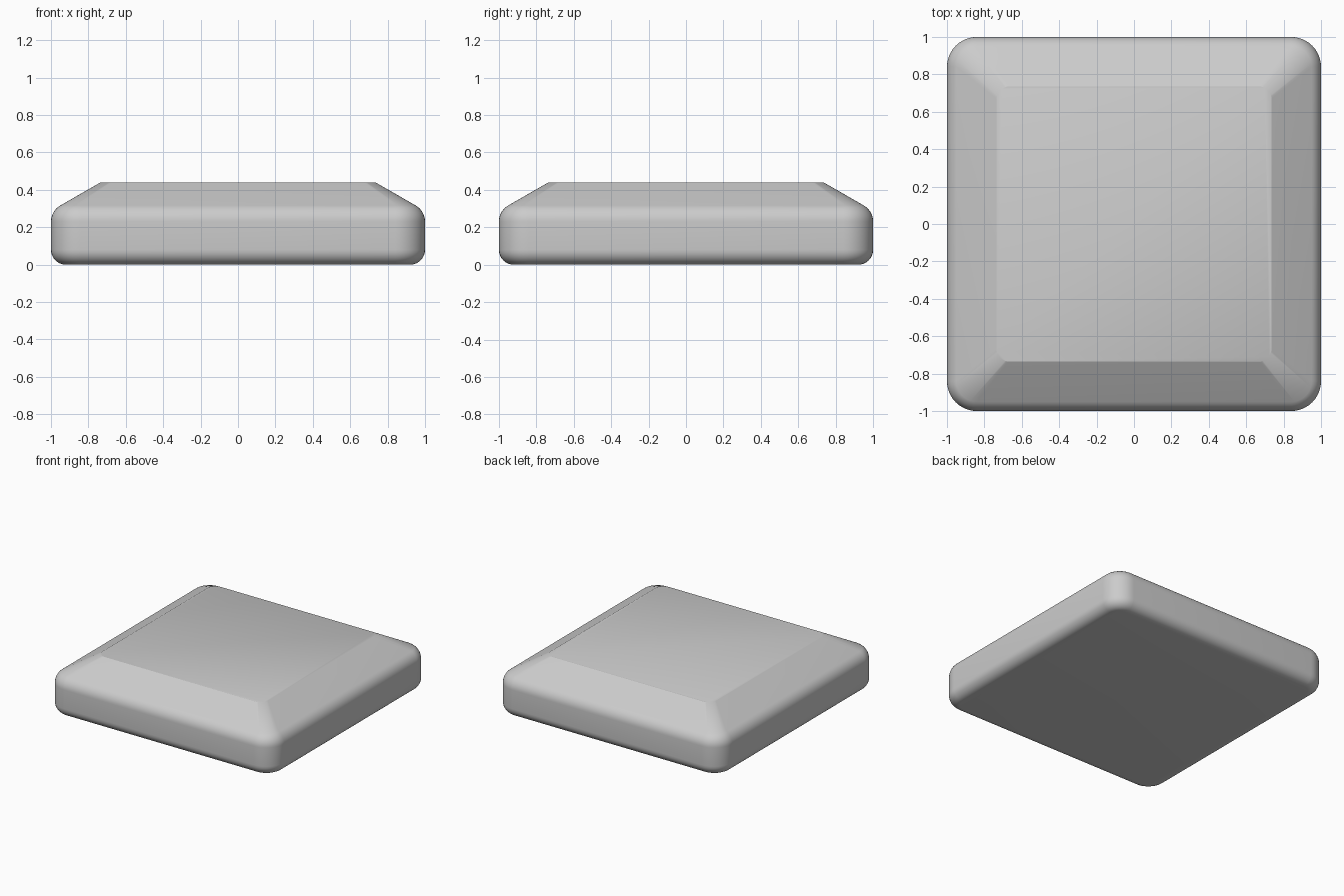
import bpy, bmesh
from math import sin, cos, pi, radians

if "Cube" in bpy.data.objects:
    bpy.data.objects.remove(bpy.data.objects["Cube"])

CORNER_STEPS = 10


def rounded_square(bm, half, radius, z):
    """One ring of vertices around a square with rounded corners."""
    ring = []
    c = half - radius
    for q, (sx, sy) in enumerate([(1, 1), (-1, 1), (-1, -1), (1, -1)]):
        for i in range(CORNER_STEPS + 1):
            a = (q + i / CORNER_STEPS) * pi / 2
            ring.append(bm.verts.new((sx * c + radius * cos(a),
                                      sy * c + radius * sin(a), z)))
    return ring


# Side profile as (half width, corner radius, height)
profile = []
for i in range(9):                                   # rounded bottom edge
    a = radians(-90 + 90 * i / 8)
    half = 0.92 + 0.08 * cos(a)
    profile.append((half, half - 0.84, 0.08 + 0.08 * sin(a)))
for i in range(9):                                   # rounded shoulder
    a = radians(60 * i / 8)
    half = 0.90 + 0.10 * cos(a)
    profile.append((half, half - 0.84, 0.23 + 0.10 * sin(a)))
profile.append((0.735, 0.065, 0.44))                 # sloped bevel to flat top

# Tile body: rings joined by side faces, capped top and bottom
bm = bmesh.new()
rings = [rounded_square(bm, *p) for p in profile]
n = len(rings[0])
for low, high in zip(rings, rings[1:]):
    for i in range(n):
        j = (i + 1) % n
        bm.faces.new((low[i], low[j], high[j], high[i]))
bm.faces.new(rings[0][::-1])
bm.faces.new(rings[-1])

mesh = bpy.data.meshes.new("bevelled_tile")
bm.to_mesh(mesh)
bm.free()
tile = bpy.data.objects.new("bevelled_tile", mesh)
bpy.context.collection.objects.link(tile)

# Smooth rounded edges, crisp top rim
bpy.context.view_layer.objects.active = tile
tile.select_set(True)
bpy.ops.object.shade_smooth_by_angle(angle=radians(25))
